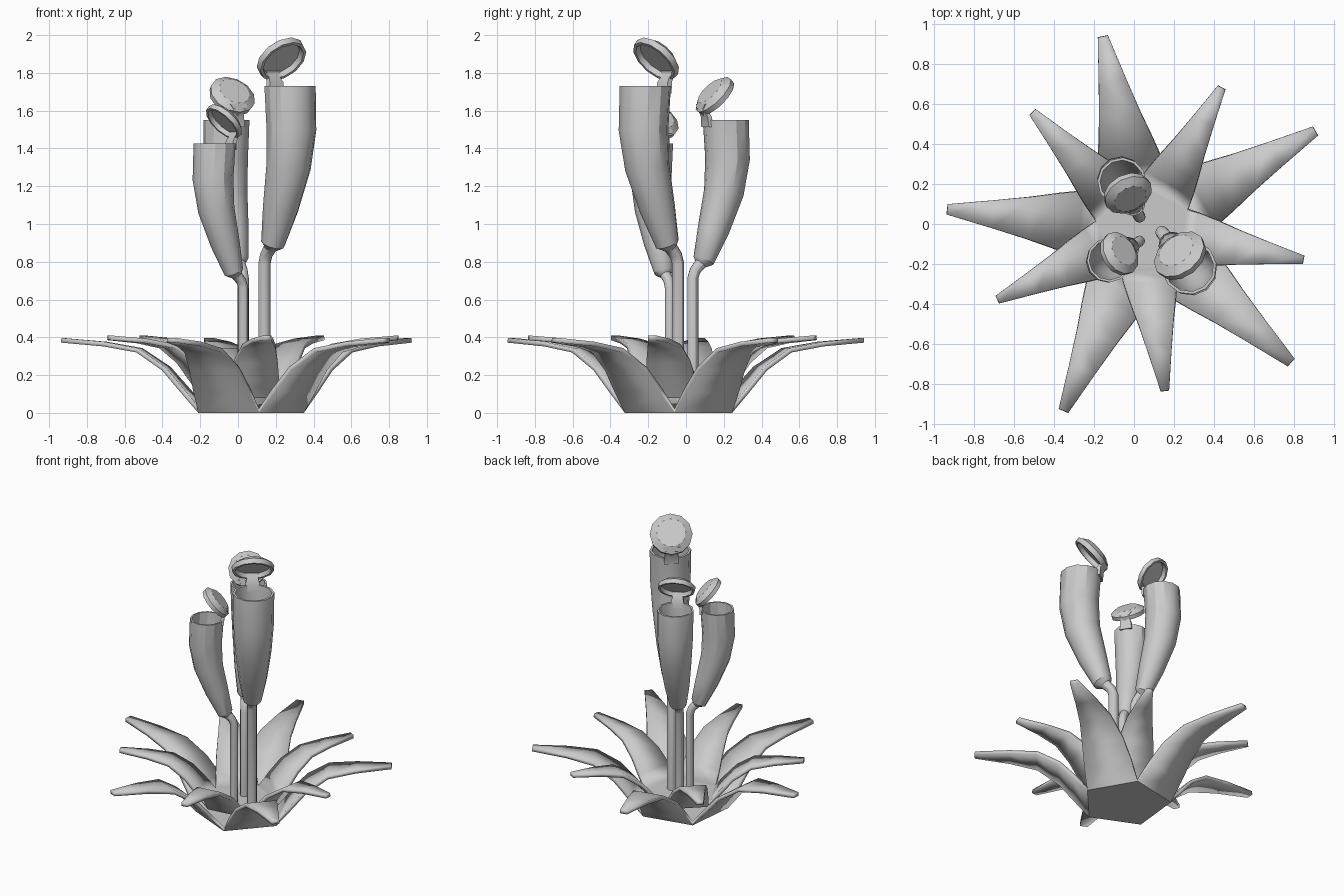
import bpy, bmesh
from math import sin, cos, radians, pi
from mathutils import Matrix, Vector

if "Cube" in bpy.data.objects:
    bpy.data.objects.remove(bpy.data.objects["Cube"])


def finish(bm, name, mat=Matrix(), solid=0, recalc=True):
    if recalc:
        bmesh.ops.recalc_face_normals(bm, faces=bm.faces)
    me = bpy.data.meshes.new(name)
    bm.to_mesh(me)
    bm.free()
    me.transform(mat)
    ob = bpy.data.objects.new(name, me)
    bpy.context.collection.objects.link(ob)
    if solid:
        m = ob.modifiers.new("thickness", "SOLIDIFY")
        m.thickness = solid
        m.offset = -1
    bpy.ops.object.select_all(action='DESELECT')
    ob.select_set(True)
    bpy.context.view_layer.objects.active = ob
    bpy.ops.object.shade_smooth_by_angle(angle=radians(30))
    return ob


def loft(rings, name, mat, sides=12):
    """Skin circles given as (x, z, radius, tilt about y); both ends capped."""
    bm = bmesh.new()
    loops = []
    for x, z, r, tilt in rings:
        t = radians(tilt)
        loops.append([bm.verts.new((x + r * cos(a) * cos(t), r * sin(a), z - r * cos(a) * sin(t)))
                      for a in (2 * pi * i / sides for i in range(sides))])
    for a, b in zip(loops, loops[1:]):
        for i in range(sides):
            j = (i + 1) % sides
            bm.faces.new((a[i], a[j], b[j], b[i]))
    bm.faces.new(loops[0])
    bm.faces.new(loops[-1])
    return finish(bm, name, mat)


# Leaf rosette: pentagon floor with a curved leaf growing from each edge
LEAF = [(0.243, 0.0, 0.176), (0.34, 0.11, 0.162), (0.44, 0.225, 0.141),
        (0.58, 0.32, 0.107), (0.76, 0.352, 0.07), (0.99, 0.372, 0.026)]


def rosette(name, angle, scale, z):
    bm = bmesh.new()
    R = LEAF[0][0] / cos(pi / 5)
    base = [bm.verts.new((R * cos(a), R * sin(a), 0))
            for a in (radians(angle - 36 + 72 * k) for k in range(5))]
    bm.faces.new(base[::-1])
    for k in range(5):
        rot = Matrix.Rotation(radians(angle + 72 * k), 3, 'Z')
        a, b = base[k], base[(k + 1) % 5]
        for r, h, w in LEAF[1:]:
            c = bm.verts.new(rot @ Vector((r, -w, h)))
            d = bm.verts.new(rot @ Vector((r, w, h)))
            bm.faces.new((a, b, d, c))
            a, b = c, d
    mat = Matrix.Translation((0.05, -0.03, z)) @ Matrix.Scale(scale, 4)
    finish(bm, name, mat, solid=0.025, recalc=False)


rosette("outer_leaves", 30, 1.0, 0.0)
rosette("inner_leaves", 61.4, 0.82, 0.08)

# Pitcher: stem, bent neck, flaring body, then the inside wall
PITCHER = [(0, 0, .033, 0), (0, .70, .033, 0), (.015, .745, .033, 30), (.05, .785, .036, 40),
           (.072, .805, .064, 25), (.138, .99, .095, 18), (.207, 1.21, .119, 12),
           (.232, 1.41, .133, 3), (.22, 1.64, .137, 0), (.22, 1.64, .122, 0),
           (.23, 1.41, .117, 3), (.205, 1.21, .103, 12), (.14, 1.0, .078, 18)]
# Lid profile: (height along axis, radius), from the recessed underside to the top
LID = [(0, .112), (-.03, .12), (-.03, .137), (.004, .141), (.036, .096)]
TILT = -48
# Hinge strip: (x, z, half width)
HINGE = [(.096, 1.60, .05), (.091, 1.66, .045), (.072, 1.69, .036), (.062, 1.71, .042), (.065, 1.735, .058)]


def pitcher(name, x, y, angle, scale):
    mat = (Matrix.Translation((x, y, 0.09)) @ Matrix.Rotation(radians(angle), 4, 'Z')
           @ Matrix.Scale(scale, 4))
    loft(PITCHER, name + "_pitcher", mat)
    t = radians(TILT)
    loft([(.14 + h * sin(t), 1.79 + h * cos(t), r, TILT) for h, r in LID], name + "_lid", mat)
    bm = bmesh.new()
    rows = [[bm.verts.new((px + dx, s, pz)) for dx, s in
             ((-.014, -w), (-.014, w), (.014, w), (.014, -w))] for px, pz, w in HINGE]
    for a, b in zip(rows, rows[1:]):
        for i in range(4):
            j = (i + 1) % 4
            bm.faces.new((a[i], a[j], b[j], b[i]))
    bm.faces.new(rows[0])
    bm.faces.new(rows[-1])
    finish(bm, name + "_lid_hinge", mat)


pitcher("tall", 0.14, -0.042, -52, 1.0)
pitcher("middle", 0.028, 0.036, 117, 0.89)
pitcher("short", 0.028, -0.085, 212, 0.814)
